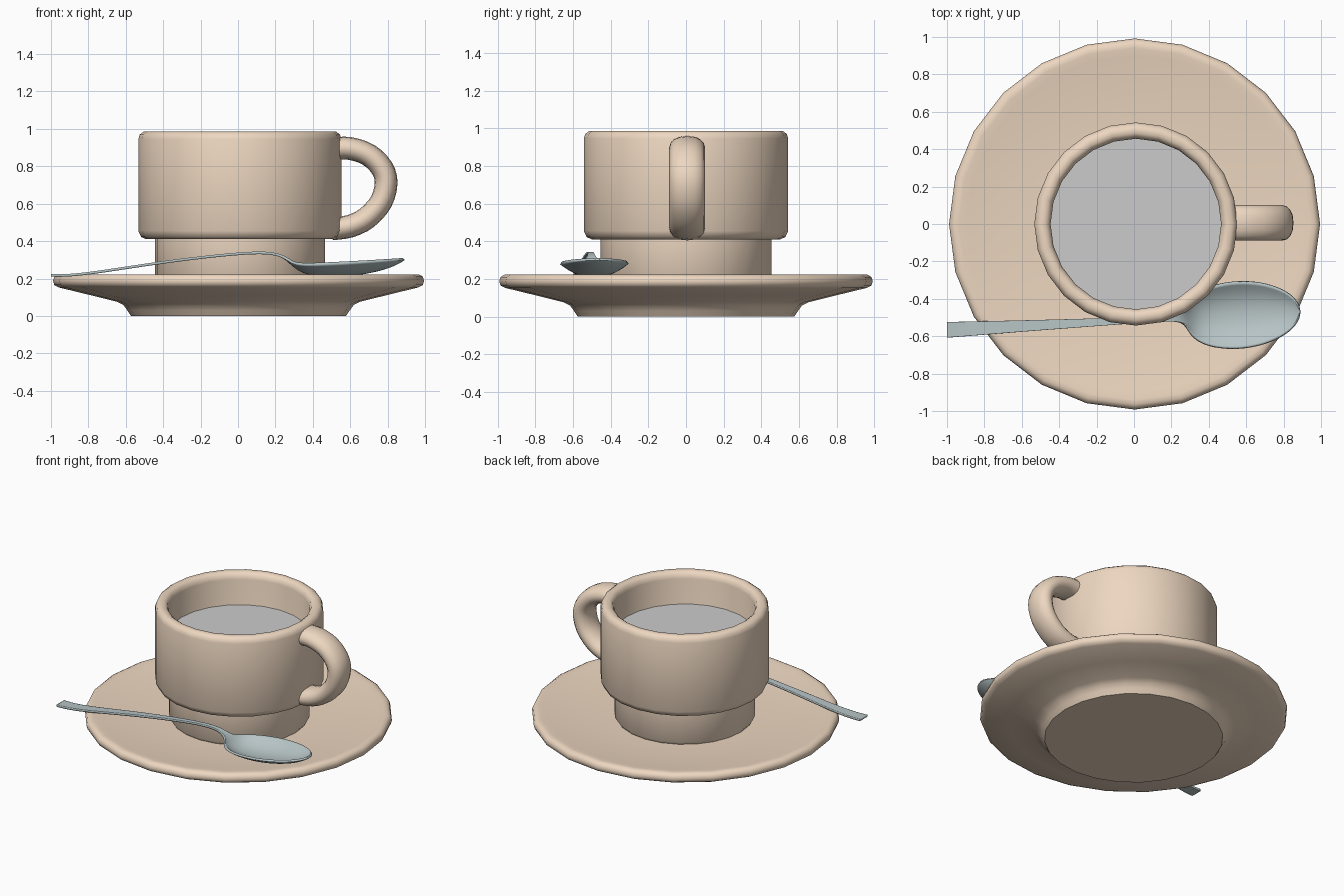
import bpy, bmesh, math
from mathutils import Vector

if "Cube" in bpy.data.objects:
    bpy.data.objects.remove(bpy.data.objects["Cube"])


def material(name, rgb):
    m = bpy.data.materials.new(name)
    m.diffuse_color = (*rgb, 1)
    m.use_nodes = True
    m.node_tree.nodes["Principled BSDF"].inputs["Base Color"].default_value = m.diffuse_color
    return m


china = material("china", (0.85, 0.68, 0.53))
steel = material("steel", (0.47, 0.55, 0.56))


def finish(name, bm, mat=None, angle=50):
    bmesh.ops.remove_doubles(bm, verts=bm.verts, dist=1e-5)
    bmesh.ops.recalc_face_normals(bm, faces=bm.faces)
    me = bpy.data.meshes.new(name)
    bm.to_mesh(me)
    bm.free()
    me.shade_smooth()
    me.set_sharp_from_angle(angle=math.radians(angle))
    if mat:
        me.materials.append(mat)
    ob = bpy.data.objects.new(name, me)
    bpy.context.collection.objects.link(ob)
    return ob


def skin(rows, wrap):
    """Join equal-length rows of points with quads."""
    bm = bmesh.new()
    vs = [[bm.verts.new(p) for p in r] for r in rows]
    n = len(rows[0])
    for a, b in zip(vs, vs[1:]):
        for i in range(n if wrap else n - 1):
            j = (i + 1) % n
            bm.faces.new((a[i], a[j], b[j], b[i]))
    return bm


def lathe(name, profile, cx, sides=24, mat=None):
    ring = [math.tau * i / sides for i in range(sides)]
    rows = [[(cx + r * math.cos(a), r * math.sin(a), z) for a in ring] for r, z in profile]
    bm = skin(rows, True)
    bmesh.ops.dissolve_degenerate(bm, dist=1e-5, edges=bm.edges)
    return finish(name, bm, mat)


# saucer: foot, sloping underside, rounded rim, gently dished top
lathe("saucer", [(0, 0), (0.575, 0), (0.595, 0.03), (0.615, 0.058), (0.65, 0.076),
                 (0.80, 0.113), (0.96, 0.152), (0.985, 0.165), (0.992, 0.187),
                 (0.985, 0.21), (0.965, 0.222), (0.94, 0.222), (0.90, 0.216),
                 (0.70, 0.195), (0.48, 0.18), (0, 0.18)], 0.003, mat=china)

# cup: narrow foot, wide body, rounded lip and hollow inside
lathe("cup", [(0, 0.178), (0.44, 0.178), (0.455, 0.20), (0.455, 0.41), (0.50, 0.41),
              (0.528, 0.422), (0.543, 0.455), (0.543, 0.945), (0.535, 0.97), (0.515, 0.985),
              (0.485, 0.985), (0.465, 0.97), (0.456, 0.94), (0.456, 0.48), (0.44, 0.44),
              (0.38, 0.42), (0.37, 0.26), (0, 0.25)], 0.01, mat=china)

# drink surface
bm = bmesh.new()
bm.faces.new([bm.verts.new((0.01 + 0.457 * math.cos(i * math.tau / 24),
                            0.457 * math.sin(i * math.tau / 24), 0.76)) for i in range(24)])
finish("drink", bm)


def spline(pts, steps):
    """Catmull-Rom through the given points."""
    p = [Vector(q) for q in pts]
    p = [2 * p[0] - p[1]] + p + [2 * p[-1] - p[-2]]
    out = []
    for a, b, c, d in zip(p, p[1:], p[2:], p[3:]):
        for s in range(steps):
            t = s / steps
            out.append(0.5 * (2 * b + (c - a) * t + (2 * a - 5 * b + 4 * c - d) * t * t
                              + (3 * b - a - 3 * c + d) * t ** 3))
    return out + [p[-2]]


# cup handle: flattened tube swept along a C in the XZ plane
path = spline([(0.51, 0.895), (0.60, 0.895), (0.70, 0.86), (0.77, 0.79), (0.792, 0.71),
               (0.765, 0.61), (0.69, 0.525), (0.60, 0.48), (0.50, 0.465)], 3)
rows = []
for i, p in enumerate(path):
    t = (path[min(i + 1, len(path) - 1)] - path[max(i - 1, 0)]).normalized()
    row = []
    for k in range(16):
        a = math.tau * k / 16
        u, v = 0.061 * math.cos(a), 0.095 * math.copysign(abs(math.sin(a)) ** 0.85, math.sin(a))
        row.append((p.x - t.y * u, 0.006 + v, p.y + t.x * u))
    rows.append(row)
bm = skin(rows, True)
bmesh.ops.holes_fill(bm, edges=[e for e in bm.edges if e.is_boundary], sides=0)
finish("cup_handle", bm, china)

# spoon: stations of x, top z, half width, hollow depth
stations = [(-1, 0.224, 0.042, 0), (-0.93, 0.222, 0.040, 0), (-0.80, 0.233, 0.036, 0),
            (-0.55, 0.272, 0.029, 0), (-0.30, 0.308, 0.023, 0), (-0.05, 0.336, 0.017, 0),
            (0.10, 0.346, 0.015, 0), (0.19, 0.342, 0.016, 0), (0.25, 0.322, 0.020, 0),
            (0.285, 0.298, 0.040, 0.008), (0.31, 0.287, 0.092, 0.020), (0.35, 0.283, 0.128, 0.042),
            (0.42, 0.284, 0.160, 0.062), (0.55, 0.290, 0.178, 0.070), (0.68, 0.297, 0.163, 0.062),
            (0.78, 0.303, 0.126, 0.044), (0.84, 0.307, 0.086, 0.024), (0.87, 0.309, 0.046, 0.008),
            (0.882, 0.310, 0.012, 0)]
rows = []
for x, z, w, d in stations:
    cy = -0.515 + 0.051 * x
    rows.append([(x, cy + w * t, z - d * (1 - abs(t) ** 2.4))
                 for t in (-1, -0.7, -0.35, 0, 0.35, 0.7, 1)])
bm = skin(rows, False)
spoon = finish("spoon", bm, steel, 180)
# make the sheet face upward so thickness grows downward
if spoon.data.polygons[0].normal.z < 0:
    spoon.data.flip_normals()
sub = spoon.modifiers.new("smooth", 'SUBSURF')
sub.levels = sub.render_levels = 2
sub.boundary_smooth = 'PRESERVE_CORNERS'
thick = spoon.modifiers.new("thickness", 'SOLIDIFY')
thick.thickness = 0.014
thick.offset = -1
